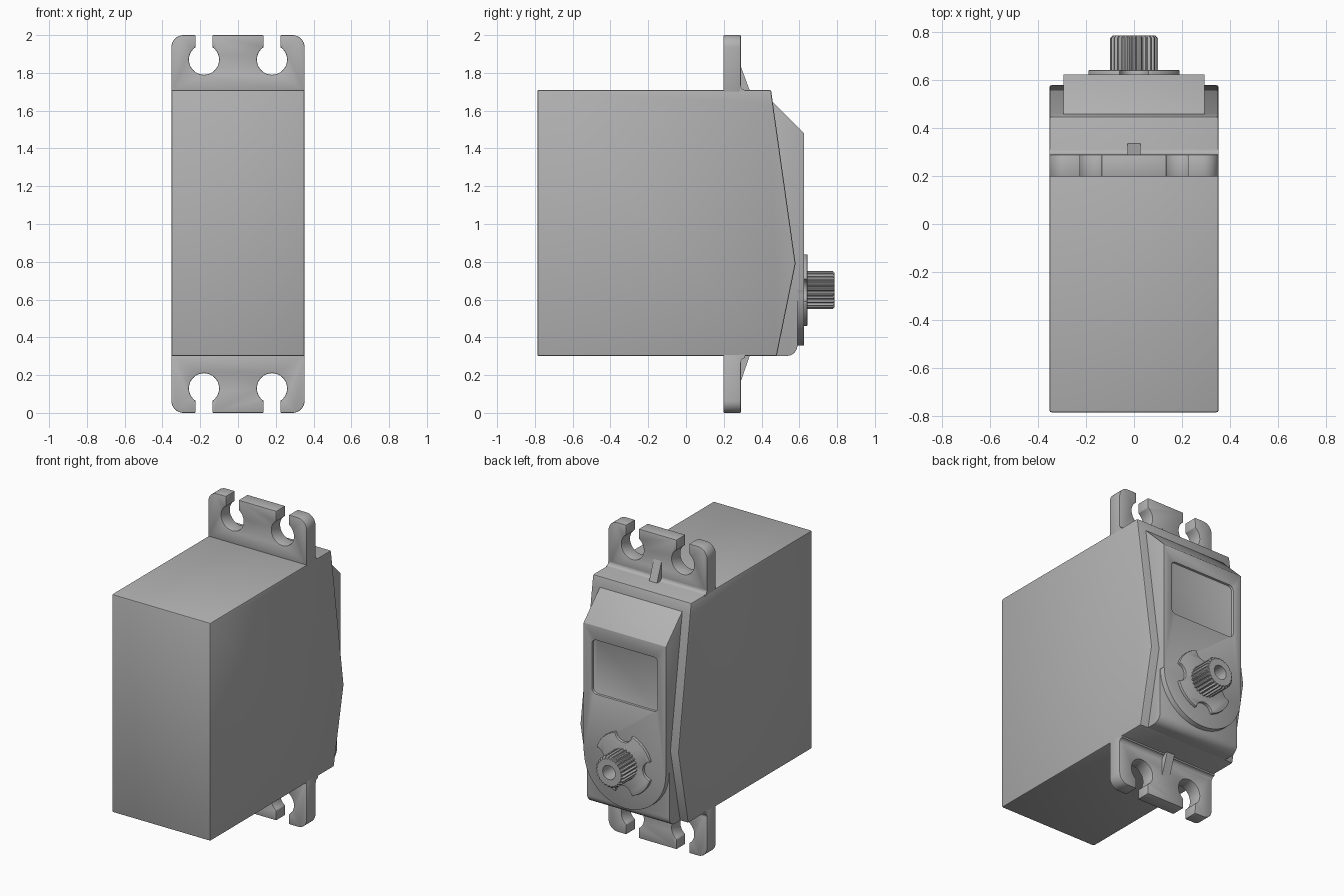
import bpy, bmesh
from math import sin, cos, radians, tau

cube = bpy.data.objects.get("Cube")
if cube:
    bpy.data.objects.remove(cube, do_unlink=True)

grey = bpy.data.materials.new("plain_grey")
grey.use_nodes = True
grey.diffuse_color = (0.45, 0.45, 0.45, 1)
grey.node_tree.nodes["Principled BSDF"].inputs["Base Color"].default_value = grey.diffuse_color


def arc(cx, cy, r, start, end, n=12):
    """Points on an arc, angles in degrees."""
    angles = [radians(start + (end - start) * i / n) for i in range(n + 1)]
    return [(cx + r * cos(a), cy + r * sin(a)) for a in angles]


def make_object(name, bm):
    bmesh.ops.recalc_face_normals(bm, faces=bm.faces)
    mesh = bpy.data.meshes.new(name)
    bm.to_mesh(mesh)
    bm.free()
    mesh.materials.append(grey)
    obj = bpy.data.objects.new(name, mesh)
    bpy.context.collection.objects.link(obj)
    return obj


def prism(name, outline, axis, low, high):
    """Extrude an outline: (y, z) along x, or (x, z) along y."""
    bm = bmesh.new()
    place = (lambda p, d: (d, *p)) if axis == "x" else (lambda p, d: (p[0], d, p[1]))
    face = bm.faces.new([bm.verts.new(place(p, low)) for p in outline])
    new = bmesh.ops.extrude_face_region(bm, geom=[face])["geom"]
    shift = (high - low, 0, 0) if axis == "x" else (0, high - low, 0)
    bmesh.ops.translate(bm, vec=shift, verts=[v for v in new if isinstance(v, bmesh.types.BMVert)])
    return make_object(name, bm)


def finish(obj, bevel=0.0, cutters=()):
    """Cut, round the edges and shade."""
    bpy.ops.object.select_all(action="DESELECT")
    obj.select_set(True)
    bpy.context.view_layer.objects.active = obj
    for cutter in cutters:
        mod = obj.modifiers.new("cut", "BOOLEAN")
        mod.operation, mod.object, mod.solver = "DIFFERENCE", cutter, "EXACT"
        bpy.ops.object.modifier_apply(modifier=mod.name)
        bpy.data.objects.remove(cutter, do_unlink=True)
    if bevel:
        mod = obj.modifiers.new("round_edges", "BEVEL")
        mod.width, mod.segments, mod.limit_method = bevel, 2, "ANGLE"
        mod.angle_limit = radians(40)
        bpy.ops.object.modifier_apply(modifier=mod.name)
    bpy.ops.object.shade_smooth_by_angle(angle=radians(35))


HALF, BOTTOM, TOP = 0.353, 0.30, 1.71
SHAFT_Z = 0.65

# Main case with the peaked side walls
case = prism("case", [(-0.787, BOTTOM), (0.48, BOTTOM), (0.58, 0.79), (0.46, 1.64),
                      (0.45, TOP), (-0.787, TOP)], "x", -HALF, HALF)
finish(case, 0.009)

# Raised gear cover: sloped top, rounded lower end, shallow label recess
cover = prism("gear_cover", [(0.3, 0.302)] + arc(0.535, 0.357, 0.055, -90, 0, 6)
              + [(0.625, 0.357), (0.625, 1.48), (0.46, 1.645), (0.3, 1.645)], "x", -0.295, 0.295)
corner_cut = prism("corner_cutter", [(-0.4, SHAFT_Z)] + arc(0, SHAFT_Z, 0.293, 180, 360, 32)
                   + [(0.4, SHAFT_Z), (0.4, 0.2), (-0.4, 0.2)], "y", 0.59, 0.7)
label = []
for x, z, a in ((0.205, 1.36, 0), (-0.205, 1.36, 90), (-0.205, 1.07, 180), (0.205, 1.07, 270)):
    label += arc(x, z, 0.03, a, a + 90, 4)
label_cut = prism("label_cutter", label, "y", 0.61, 0.7)
for cutter in (corner_cut, label_cut):
    cutter.hide_render = True
finish(cover, 0.006, (corner_cut, label_cut))

# Mounting lugs with keyhole slots, ribs and fillets, at both ends
half = ([(0.135, 2.0)] + arc(0.18, 1.87, 0.08, 124.2, 415.8, 28) + [(0.225, 2.0)]
        + arc(0.288, 1.935, 0.065, 90, 0, 8) + [(HALF, TOP - 0.01)])
lug = half + [(-x, z) for x, z in reversed(half)]
rib = [(0.28, 1.70), (0.34, 1.70), (0.288, 1.84), (0.28, 1.84)]
fillet = [(0.28, 1.70), (0.312, 1.70)] + arc(0.312, 1.732, 0.022, 270, 180, 5) + [(0.28, 1.732)]
for end in ("upper", "lower"):
    flip = (lambda pts: pts) if end == "upper" else (lambda pts: [(a, 2 - b + 0.01 * (b < TOP)) for a, b in pts])
    finish(prism(end + "_mounting_lug", flip(lug), "y", 0.198, 0.29), 0.004)
    finish(prism(end + "_lug_rib", flip(rib), "x", -0.028, 0.028))
    finish(prism(end + "_lug_fillet", flip(fillet), "x", -HALF, HALF))

# Notched collar around the shaft
collar = []
for a in range(0, 360, 90):
    collar += arc(0, SHAFT_Z, 0.2, a + 17.25, a + 72.75, 10)
    t = radians(a + 90)
    collar += arc(0.2 * cos(t), SHAFT_Z + 0.2 * sin(t), 0.06, a + 351.4, a + 188.6, 10)[1:-1]
finish(prism("shaft_collar", collar, "y", 0.61, 0.643), 0.004)

# Splined output shaft with a blind screw hole
TEETH = 25
bm = bmesh.new()
rings = []
for y, root, tip in ((0.62, 0.089, 0.1), (0.777, 0.089, 0.1), (0.787, 0.085, 0.09),
                     (0.787, 0.045, 0.045), (0.68, 0.045, 0.045)):
    ring = []
    for i in range(TEETH * 4):
        r = tip if i % 4 < 2 else root
        a = tau * i / (TEETH * 4)
        ring.append(bm.verts.new((r * cos(a), y, SHAFT_Z + r * sin(a))))
    rings.append(ring)
for low, high in zip(rings, rings[1:]):
    for i in range(TEETH * 4):
        bm.faces.new((low[i - 1], low[i], high[i], high[i - 1]))
bm.faces.new(rings[0])
bm.faces.new(rings[-1])
finish(make_object("output_shaft", bm))
